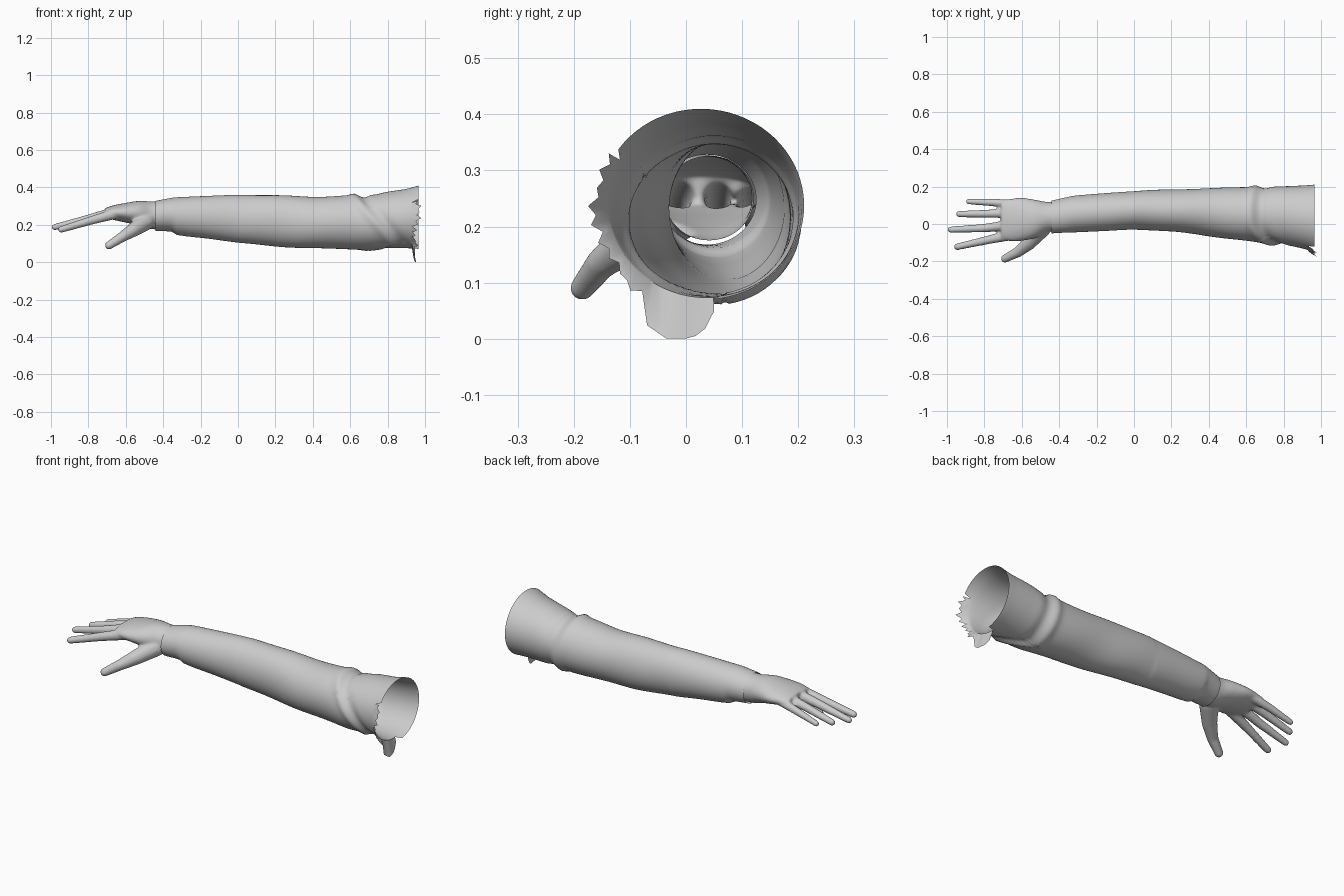
import bpy, bmesh, math, random
from mathutils import Vector

random.seed(4)
old = bpy.data.objects.get("Cube")
if old:
    bpy.data.objects.remove(old, do_unlink=True)

grey = bpy.data.materials.new("plain grey")
grey.use_nodes = True
COLOUR = (0.6, 0.6, 0.6, 1)
grey.diffuse_color = COLOUR
grey.node_tree.nodes["Principled BSDF"].inputs["Base Color"].default_value = COLOUR


def make_object(name, bm, angle):
    mesh = bpy.data.meshes.new(name)
    bm.to_mesh(mesh)
    bm.free()
    obj = bpy.data.objects.new(name, mesh)
    bpy.context.collection.objects.link(obj)
    mesh.materials.append(grey)
    bpy.ops.object.select_all(action='DESELECT')
    obj.select_set(True)
    bpy.context.view_layer.objects.active = obj
    bpy.ops.object.shade_smooth_by_angle(angle=math.radians(angle))
    return obj


def section(stations, x):
    """Interpolate (y min, y max, z min, z max) at x with smooth tangents."""
    n = len(stations)
    i = 0
    while i < n - 2 and x > stations[i + 1][0]:
        i += 1
    a, b = stations[i], stations[i + 1]
    p, q = stations[max(i - 1, 0)], stations[min(i + 2, n - 1)]
    step = b[0] - a[0]
    t = (x - a[0]) / step
    out = []
    for k in range(1, 5):
        m0 = (b[k] - p[k]) / (b[0] - p[0]) * step
        m1 = (q[k] - a[k]) / (q[0] - a[0]) * step
        out.append((2*t**3 - 3*t**2 + 1) * a[k] + (t**3 - 2*t**2 + t) * m0
                   + (3*t**2 - 2*t**3) * b[k] + (t**3 - t**2) * m1)
    return out


def ring_point(stations, x, a, push=0.0):
    y0, y1, z0, z1 = section(stations, x)
    return Vector((x, (y0 + y1) / 2 + ((y1 - y0) / 2 + push) * math.cos(a),
                   (z0 + z1) / 2 + ((z1 - z0) / 2 + push) * math.sin(a)))


def skin_rings(bm, rings):
    for r, s in zip(rings, rings[1:]):
        for i in range(len(r)):
            j = (i + 1) % len(r)
            bm.faces.new((r[i], r[j], s[j], s[i]))


# Sleeve: open tube with a narrow cuff, a slanted fold and a torn front edge
SLEEVE = [(-0.44, -0.05, 0.125, 0.168, 0.328), (-0.35, -0.045, 0.145, 0.162, 0.345),
          (-0.33, -0.045, 0.15, 0.147, 0.347), (-0.15, -0.037, 0.165, 0.125, 0.355),
          (0.0, -0.03, 0.175, 0.105, 0.36), (0.2, -0.04, 0.185, 0.085, 0.358),
          (0.4, -0.065, 0.19, 0.075, 0.35), (0.6, -0.09, 0.198, 0.07, 0.357),
          (0.7, -0.105, 0.2, 0.07, 0.355), (0.8, -0.11, 0.2, 0.073, 0.378),
          (0.9, -0.13, 0.205, 0.075, 0.393), (0.97, -0.155, 0.212, 0.07, 0.41)]
SEGMENTS, ROWS = 72, 110


def fold_push(x, a):
    front = max(0.25, -math.cos(a) + 0.4)
    line = 0.62 + 0.11 * (1 - math.sin(a)) * min(1, front)
    push = 0.009 * math.exp(-((x - line) / 0.025) ** 2)
    push -= 0.009 * math.exp(-((x - line - 0.055) / 0.03) ** 2)
    top = max(0, math.sin(a)) ** 3
    push += 0.005 * top * math.exp(-((x - 0.71) / 0.015) ** 2)
    return push + 0.0015 * math.sin(17 * x + 2 * a) * (x > 0)


def torn(a):
    return math.radians(148) < a < math.radians(278)


bm = bmesh.new()
angles = [2 * math.pi * i / SEGMENTS for i in range(SEGMENTS)]
rings = []
for row in range(ROWS + 1):
    ring = []
    for a in angles:
        end = 0.93 if torn(a) else 0.965
        x = -0.44 + (end + 0.44) * row / ROWS
        ring.append(bm.verts.new(ring_point(SLEEVE, x, a, fold_push(x, a))))
    rings.append(ring)
skin_rings(bm, rings)

# Ragged strip along the front of the opening, with a flap hanging below
edge = rings[-1]
rag = {}
for i, a in enumerate(angles):
    if not torn(a):
        continue
    deg = math.degrees(a)
    jag = random.uniform(0.0, 0.02) if i % 2 else random.uniform(0.015, 0.04)
    reach = jag + 0.03 * max(0, 1 - abs(deg - 165) / 25)
    p = ring_point(SLEEVE, 0.93, a, 0.012 + 0.6 * jag)
    p.x = min(0.93 + reach, 0.995)
    if deg > 236:
        hang = max(0, 1 - abs(deg - 252) / 24)
        p.z -= 0.085 * hang + (0.008 if i % 2 else 0)
        p.x = 0.935 + 0.02 * hang
    p.z = max(p.z, 0)
    rag[i] = bm.verts.new(p)
for i in rag:
    if i + 1 in rag:
        bm.faces.new((edge[i], edge[i + 1], rag[i + 1], rag[i]))
low = min(rag.values(), key=lambda v: v.co.z)
low.co.z = 0
bmesh.ops.recalc_face_normals(bm, faces=bm.faces)
make_object("sleeve", bm, 50)

# Hand: palm loft and tapered digits fused into one smooth surface
PALM = [(-0.71, -0.08, 0.125, 0.238, 0.29), (-0.66, -0.092, 0.135, 0.225, 0.306),
        (-0.6, -0.09, 0.14, 0.212, 0.317), (-0.53, -0.075, 0.13, 0.195, 0.328),
        (-0.46, -0.043, 0.118, 0.177, 0.325), (-0.36, -0.037, 0.125, 0.175, 0.328)]
DIGITS = {
    "little": [(-0.62, 0.105, 0.268, 0.026), (-0.76, 0.115, 0.235, 0.021), (-0.885, 0.12, 0.2, 0.016)],
    "ring": [(-0.62, 0.06, 0.275, 0.03), (-0.78, 0.055, 0.237, 0.023), (-0.935, 0.053, 0.195, 0.018)],
    "middle": [(-0.62, 0.0, 0.28, 0.03), (-0.8, -0.022, 0.232, 0.024), (-0.98, -0.03, 0.188, 0.018)],
    "index": [(-0.62, -0.05, 0.27, 0.032), (-0.78, -0.085, 0.225, 0.024), (-0.945, -0.122, 0.175, 0.019)],
    "thumb": [(-0.49, -0.02, 0.22, 0.05), (-0.56, -0.1, 0.173, 0.039), (-0.62, -0.15, 0.135, 0.029),
              (-0.69, -0.185, 0.09, 0.023)],
}
bm = bmesh.new()
rings = []
for row in range(25):
    x = -0.71 + 0.35 * row / 24
    rings.append([bm.verts.new(ring_point(PALM, x, 2 * math.pi * i / 32)) for i in range(32)])
skin_rings(bm, rings)
for cap in (rings[0], rings[-1]):
    bm.faces.new(cap)
bmesh.ops.recalc_face_normals(bm, faces=bm.faces)
for path in DIGITS.values():
    for a, b in zip(path, path[1:]):
        for k in range(17):
            x, y, z, r = Vector(a).lerp(Vector(b), k / 16)
            ball = bmesh.ops.create_icosphere(bm, subdivisions=2, radius=r)
            bmesh.ops.translate(bm, verts=ball["verts"], vec=(x, y, z))
hand = make_object("hand", bm, 80)

remesh = hand.modifiers.new("fuse", 'REMESH')
remesh.mode = 'VOXEL'
remesh.voxel_size = 0.006
remesh.use_smooth_shade = True
soften = hand.modifiers.new("soften", 'SMOOTH')
soften.factor = 0.5
soften.iterations = 10
for name in ("fuse", "soften"):
    bpy.ops.object.modifier_apply(modifier=name)

# Open the wrist inside the cuff
bm = bmesh.new()
bm.from_mesh(hand.data)
bmesh.ops.bisect_plane(bm, geom=bm.verts[:] + bm.edges[:] + bm.faces[:],
                       plane_co=(-0.4, 0, 0), plane_no=(1, 0, 0), clear_outer=True)
for f in bm.faces:
    f.smooth = True
    f.material_index = 0
bm.to_mesh(hand.data)
bm.free()
if not hand.data.materials:
    hand.data.materials.append(grey)
